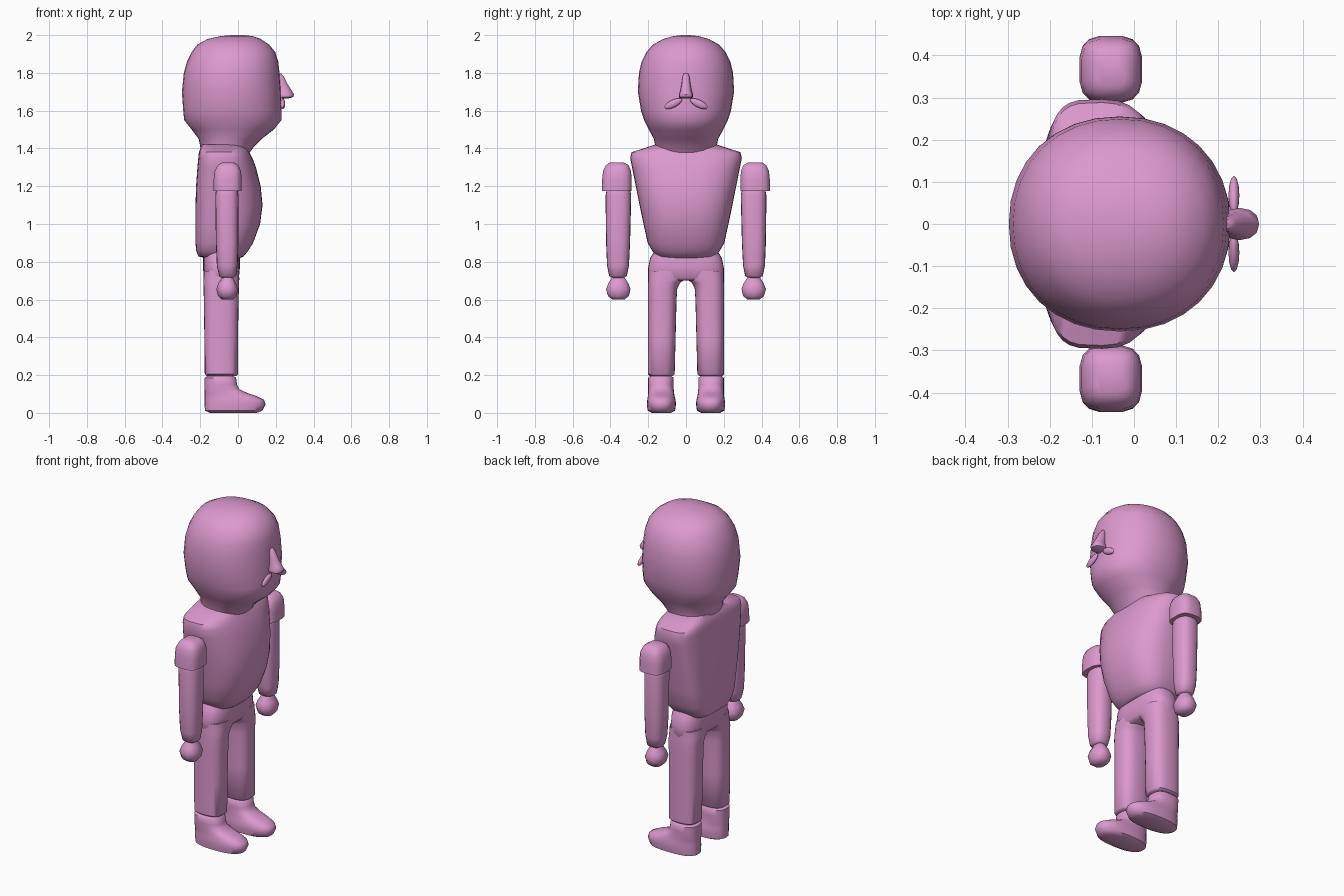
import bpy, bmesh, math
from mathutils import Matrix, Vector

pink = bpy.data.materials.new("pink")
pink.diffuse_color = (0.72, 0.32, 0.62, 1)


def finish(name, bm, angle=50):
    bmesh.ops.recalc_face_normals(bm, faces=bm.faces)
    me = bpy.data.meshes.new(name)
    bm.to_mesh(me)
    bm.free()
    me.materials.append(pink)
    ob = bpy.data.objects.new(name, me)
    bpy.context.collection.objects.link(ob)
    bpy.ops.object.select_all(action='DESELECT')
    ob.select_set(True)
    bpy.context.view_layer.objects.active = ob
    bpy.ops.object.shade_smooth_by_angle(angle=math.radians(angle))
    return ob


def loft(name, rings, n=28, p=2.3, back_p=None, mid=None, angle=50, turn=0.0):
    """Stack of rounded rings: (z, x_back, x_front, y_low, y_high)."""
    bm = bmesh.new()
    loops = []
    for z, xb, xf, yl, yh in rings:
        c = (xb + xf) / 2 if mid is None else mid
        loop = []
        for i in range(n):
            a = 2 * math.pi * (i + turn) / n
            co, si = math.cos(a), math.sin(a)
            e = 2 / (p if co > 0 or back_p is None else back_p)
            x = c + math.copysign(abs(co) ** e, co) * (xf - c if co > 0 else c - xb)
            y = (yl + yh) / 2 + math.copysign(abs(si) ** e, si) * (yh - yl) / 2
            loop.append(bm.verts.new((x, y, z)))
        loops.append(loop)
    for a, b in zip(loops, loops[1:]):
        for i in range(n):
            j = (i + 1) % n
            bm.faces.new((a[i], a[j], b[j], b[i]))
    bm.faces.new(loops[0][::-1])
    bm.faces.new(loops[-1])
    return finish(name, bm, angle)


def centred(rows):
    return [(z, xb, xf, -w, w) for z, xb, xf, w in rows]


# Head with tapering neck
loft("head", centred([
    (1.375, -0.19, 0.06, 0.155), (1.41, -0.20, 0.085, 0.162), (1.45, -0.208, 0.125, 0.17),
    (1.50, -0.245, 0.19, 0.197), (1.55, -0.285, 0.23, 0.222), (1.60, -0.29, 0.23, 0.238),
    (1.70, -0.297, 0.228, 0.255), (1.80, -0.287, 0.22, 0.249), (1.86, -0.27, 0.213, 0.235),
    (1.91, -0.245, 0.197, 0.21), (1.95, -0.215, 0.165, 0.175), (1.98, -0.16, 0.12, 0.12),
    (1.995, -0.09, 0.075, 0.065), (2.0, -0.03, 0.03, 0.02)]), n=32, p=2.15)

# Torso: flat back, rounded belly, broad shoulders
loft("torso", centred([
    (0.82, -0.17, 0.01, 0.13), (0.828, -0.21, 0.03, 0.155), (0.86, -0.222, 0.055, 0.18),
    (0.90, -0.225, 0.08, 0.203), (1.0, -0.225, 0.117, 0.225), (1.1, -0.225, 0.13, 0.246),
    (1.2, -0.222, 0.12, 0.266), (1.3, -0.215, 0.095, 0.286), (1.35, -0.21, 0.076, 0.296),
    (1.38, -0.207, 0.06, 0.288), (1.40, -0.20, 0.05, 0.225), (1.42, -0.19, 0.03, 0.165)]),
    n=36, p=2.5, back_p=4, mid=-0.075)

# Pelvis bridging both legs
loft("pelvis", centred([
    (0.70, -0.165, -0.01, 0.19), (0.715, -0.182, 0.005, 0.2), (0.77, -0.185, 0.01, 0.2),
    (0.82, -0.185, 0.01, 0.19), (0.86, -0.18, 0.0, 0.165)]), n=32, p=2.8)

for s, side in ((1, "left"), (-1, "right")):
    def sided(rows):
        return [(z, xb, xf, s * yi, s * yo) for z, xb, xf, yi, yo in rows]

    # Trouser leg, flaring inwards to an arch at the crotch
    loft(side + "_leg", sided([
        (0.195, -0.165, -0.01, 0.07, 0.19), (0.205, -0.176, 0.0, 0.06, 0.202),
        (0.4, -0.178, 0.0, 0.055, 0.202), (0.6, -0.181, 0.003, 0.05, 0.202),
        (0.66, -0.182, 0.005, 0.046, 0.202), (0.69, -0.183, 0.006, 0.03, 0.201),
        (0.71, -0.183, 0.007, 0.0, 0.2), (0.75, -0.18, 0.005, -0.01, 0.198)]), p=2.7)
    # Boot with toe pointing forwards
    loft(side + "_foot", sided([
        (0.0, -0.15, 0.10, 0.08, 0.18), (0.012, -0.175, 0.13, 0.058, 0.203),
        (0.045, -0.177, 0.146, 0.053, 0.207), (0.07, -0.177, 0.137, 0.055, 0.205),
        (0.088, -0.177, 0.10, 0.06, 0.202), (0.105, -0.177, 0.05, 0.063, 0.2),
        (0.125, -0.177, 0.008, 0.065, 0.2), (0.15, -0.177, -0.005, 0.066, 0.2),
        (0.185, -0.177, -0.01, 0.066, 0.2), (0.198, -0.16, -0.025, 0.08, 0.185)]), p=2.5)
    # Shoulder cap
    loft(side + "_shoulder", sided([
        (1.175, -0.13, 0.02, 0.287, 0.447), (1.235, -0.13, 0.02, 0.287, 0.445),
        (1.28, -0.125, 0.017, 0.29, 0.44), (1.31, -0.108, 0.003, 0.302, 0.426),
        (1.325, -0.088, -0.02, 0.325, 0.405)]), n=16, p=3.2, turn=0.5)
    # Arm
    loft(side + "_arm", sided([
        (0.715, -0.085, -0.025, 0.33, 0.39), (0.725, -0.1, -0.01, 0.313, 0.407),
        (0.78, -0.112, -0.002, 0.302, 0.418), (0.9, -0.117, 0.002, 0.296, 0.423),
        (1.15, -0.12, 0.003, 0.29, 0.426), (1.168, -0.118, 0.0, 0.293, 0.423),
        (1.19, -0.11, -0.005, 0.30, 0.415)]), n=20, p=2.5)
    # Mitten hand
    loft(side + "_hand", sided([
        (0.6, -0.085, -0.025, 0.325, 0.39), (0.618, -0.105, -0.008, 0.3, 0.415),
        (0.655, -0.115, 0.0, 0.291, 0.426), (0.685, -0.105, -0.01, 0.302, 0.414),
        (0.715, -0.085, -0.025, 0.322, 0.395), (0.73, -0.08, -0.03, 0.33, 0.387)]),
        n=10, p=2.3)
    # Leaf-shaped moustache half
    bm = bmesh.new()
    bmesh.ops.create_uvsphere(bm, u_segments=12, v_segments=10, radius=1)
    tilt = Matrix.Rotation(-s * math.radians(26), 4, 'X')
    bmesh.ops.transform(bm, verts=bm.verts, matrix=Matrix.Translation(Vector((0.237, s * 0.068, 1.637)))
                        @ tilt @ Matrix.Diagonal((0.013, 0.051, 0.02, 1)))
    finish(side + "_moustache", bm)

# Wedge nose
loft("nose", centred([
    (1.664, 0.21, 0.265, 0.025), (1.672, 0.205, 0.292, 0.038), (1.685, 0.205, 0.297, 0.038),
    (1.705, 0.205, 0.285, 0.03), (1.74, 0.205, 0.263, 0.024), (1.78, 0.205, 0.243, 0.018),
    (1.797, 0.205, 0.228, 0.012)]), n=12, p=2.2)
